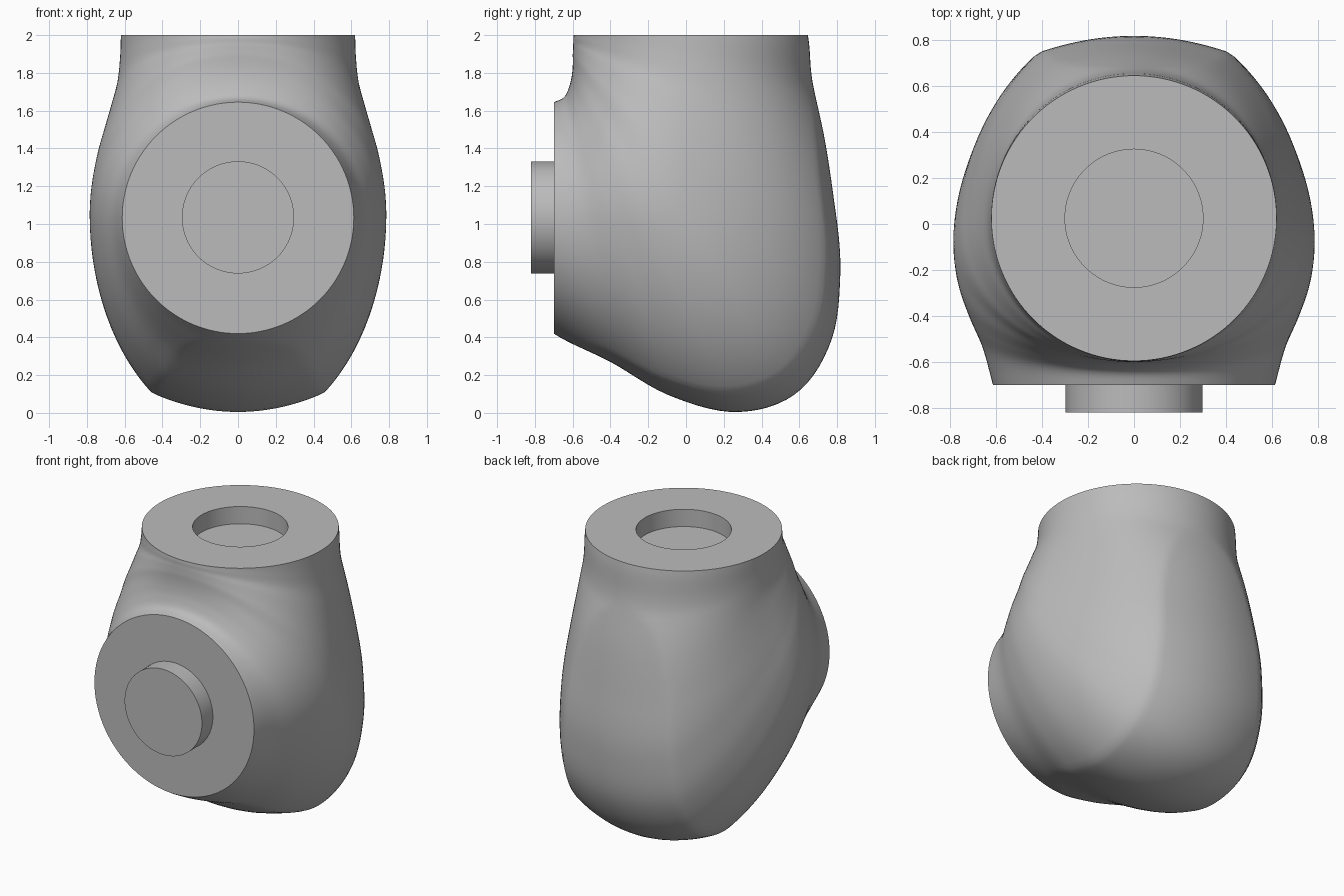
import bpy, bmesh, math

cube = bpy.data.objects.get("Cube")
if cube:
    bpy.data.objects.remove(cube, do_unlink=True)

grey = bpy.data.materials.new("light grey")
grey.use_nodes = True
grey.diffuse_color = (0.5, 0.5, 0.5, 1)
grey.node_tree.nodes["Principled BSDF"].inputs["Base Color"].default_value = (0.5, 0.5, 0.5, 1)

SEGMENTS, STEPS = 128, 72
PIVOT_Y, TOP_Z = -0.70, 2.0      # the section planes fan around this line

# fan angle, then inner, widest and outer distance from the pivot, and half width
SECTIONS = [
    (0, .105, .725, 1.345, .62),
    (10, .105, .735, 1.39, .625),
    (20, .11, .77, 1.52, .64),
    (30, .118, .82, 1.71, .675),
    (40, .132, .92, 1.98, .72),
    (48, .15, 1.025, 2.19, .76),
    (56, .18, 1.13, 2.29, .785),
    (64, .222, 1.11, 2.22, .77),
    (72, .275, 1.045, 2.01, .72),
    (80, .33, .99, 1.76, .66),
    (90, .355, .967, 1.58, .613),
]


def slope(i, k):
    """Tangent of column k at key i."""
    lo, hi = SECTIONS[max(i - 1, 0)], SECTIONS[min(i + 1, len(SECTIONS) - 1)]
    return (hi[k] - lo[k]) / (hi[0] - lo[0])


def sample(angle):
    """Smooth values of all the columns at a fan angle."""
    i = max(j for j in range(len(SECTIONS) - 1) if SECTIONS[j][0] <= angle)
    p, q = SECTIONS[i], SECTIONS[i + 1]
    h = q[0] - p[0]
    t = (angle - p[0]) / h
    s = t * t * (3 - 2 * t)
    return [p[k] + (q[k] - p[k]) * s
            + h * (slope(i, k) * t * (1 - t) ** 2 - slope(i + 1, k) * t * t * (1 - t))
            for k in range(1, 5)]


def section(angle):
    """Oval section whose outer side is capped by a flatter arc."""
    inner, mid, outer, width = sample(angle)
    rise = min(max((angle - 12) / 28, 0), 1)
    fall = min(max((88 - angle) / 22, 0), 1)
    swell = 1 + 0.115 * math.sin(rise * math.pi / 2) * math.sin(fall * math.pi / 2)
    a = math.radians(angle)
    points = []
    for n in range(SEGMENTS):
        t = 2 * math.pi * n / SEGMENTS
        x, c = width * math.sin(t), math.cos(t)
        if c > 0:
            reach = outer - mid
            r = mid + min(reach * swell * c, reach - 0.54 * x * x)
        else:
            r = mid + (mid - inner) * c
        points.append((x, PIVOT_Y + r * math.cos(a), TOP_Z - r * math.sin(a)))
    return points


def flat_ring(radius, z):
    """Circle around the neck axis."""
    return [(radius * math.sin(2 * math.pi * n / SEGMENTS),
             0.025 + radius * math.cos(2 * math.pi * n / SEGMENTS), z)
            for n in range(SEGMENTS)]


# elbow housing: recess floor, recess wall, top rim, then the swept body
bm = bmesh.new()
rings = [flat_ring(0.3, TOP_Z - 0.12), flat_ring(0.3, TOP_Z)]
rings += [section(90 * s / STEPS) for s in range(STEPS + 1)]
loops = [[bm.verts.new(p) for p in ring] for ring in rings]
for a, b in zip(loops, loops[1:]):
    for n in range(SEGMENTS):
        m = (n + 1) % SEGMENTS
        bm.faces.new((a[n], a[m], b[m], b[n]))
bm.faces.new(loops[0])
bm.faces.new(loops[-1])
bmesh.ops.recalc_face_normals(bm, faces=bm.faces)
mesh = bpy.data.meshes.new("elbow_housing")
bm.to_mesh(mesh)
bm.free()
housing = bpy.data.objects.new("elbow_housing", mesh)
bpy.context.collection.objects.link(housing)

# round locating boss on the front flange
bpy.ops.mesh.primitive_cylinder_add(vertices=96, radius=0.297, depth=0.14,
                                    location=(0, -0.75, 1.035),
                                    rotation=(math.pi / 2, 0, 0))
boss = bpy.context.object
boss.name = "front_boss"

for part in (housing, boss):
    part.data.materials.append(grey)
    bpy.ops.object.select_all(action='DESELECT')
    part.select_set(True)
    bpy.context.view_layer.objects.active = part
    bpy.ops.object.shade_smooth_by_angle(angle=math.radians(35))
